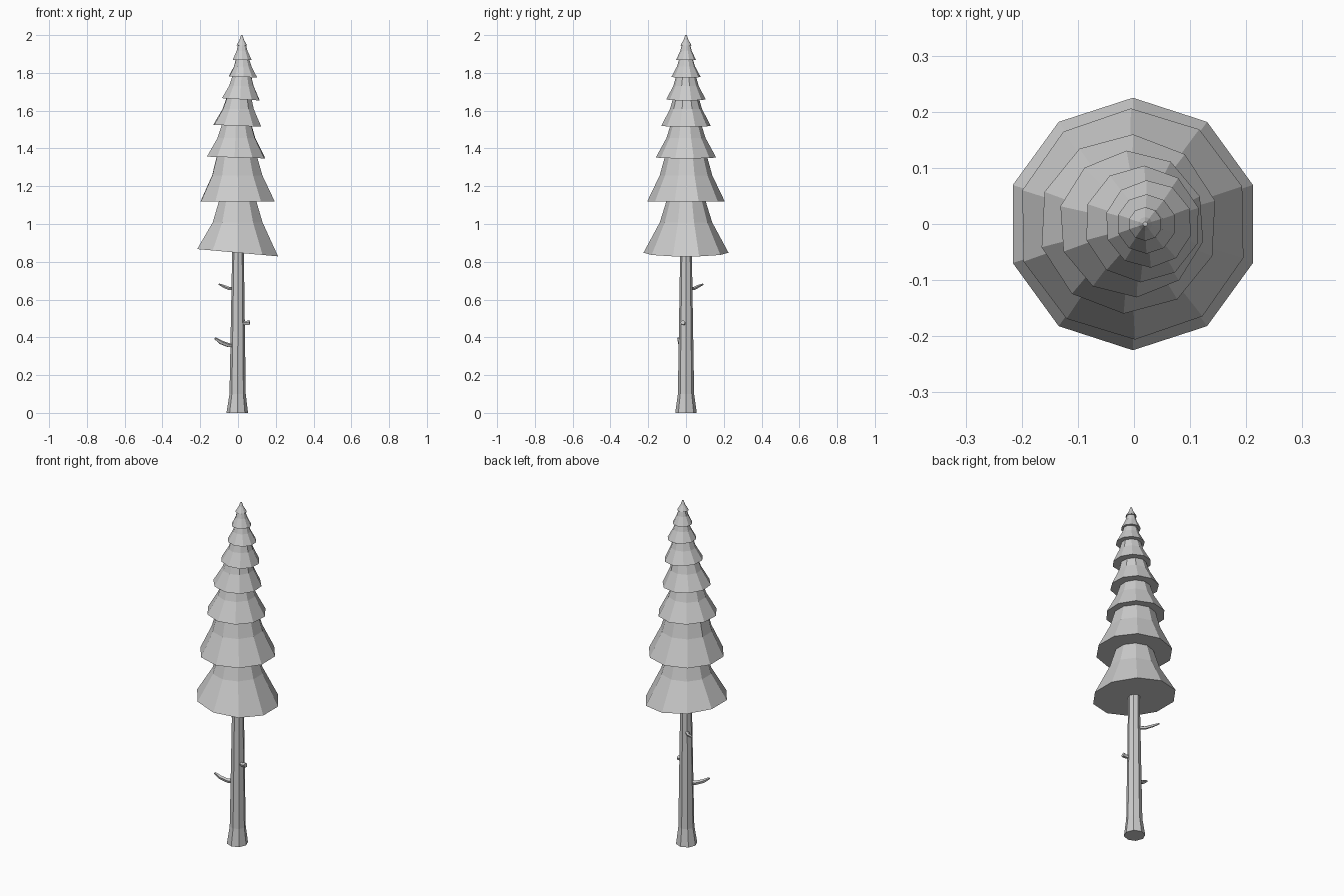
import bpy, bmesh, math
from mathutils import Vector

cube = bpy.data.objects.get("Cube")
if cube:
    bpy.data.objects.remove(cube)

grey = bpy.data.materials.new("plain grey")
grey.use_nodes = True
grey.diffuse_color = (0.6, 0.6, 0.6, 1)
grey.node_tree.nodes["Principled BSDF"].inputs["Base Color"].default_value = (0.6, 0.6, 0.6, 1)


def ring(center, radius, sides, u=Vector((1, 0, 0)), v=Vector((0, 1, 0)), start=90):
    """Points of a regular polygon spanned by u and v."""
    angles = [math.radians(start) + math.tau * i / sides for i in range(sides)]
    return [Vector(center) + radius * (math.cos(a) * u + math.sin(a) * v) for a in angles]


def loft(name, rings):
    """Skin a list of rings and cap both ends."""
    bm = bmesh.new()
    loops = [[bm.verts.new(p) for p in points] for points in rings]
    n = len(loops[0])
    for low, high in zip(loops, loops[1:]):
        for i in range(n):
            j = (i + 1) % n
            bm.faces.new((low[i], low[j], high[j], high[i]))
    bm.faces.new(loops[0][::-1])
    bm.faces.new(loops[-1])
    bmesh.ops.recalc_face_normals(bm, faces=bm.faces)
    mesh = bpy.data.meshes.new(name)
    bm.to_mesh(mesh)
    bm.free()
    mesh.materials.append(grey)
    obj = bpy.data.objects.new(name, mesh)
    bpy.context.collection.objects.link(obj)


def branch(name, points, radii):
    """Five-sided tapered twig along a path."""
    points = [Vector(p) for p in points]
    rings = []
    for i, p in enumerate(points):
        along = (points[min(i + 1, len(points) - 1)] - points[max(i - 1, 0)]).normalized()
        side = along.cross(Vector((0, 0, 1))).normalized()
        rings.append(ring(p, radii[i], 5, side, side.cross(along)))
    loft(name, rings)


# Trunk with a flared foot
trunk = [(-0.004, 0, 0.057), (-0.002, 0.1, 0.043), (0, 0.85, 0.031), (0, 1.0, 0.03)]
loft("trunk", [ring((x, 0, z), r, 8) for x, z, r in trunk])

# Foliage tiers: centre x, skirt z, skirt radius, top z, top radius, tilt, twist
tiers = [
    (-0.002, 0.848, 0.225, 1.14, 0.098, -0.09, 0),
    (-0.002, 1.118, 0.206, 1.37, 0.108, 0.0, 1),
    (-0.010, 1.352, 0.160, 1.54, 0.077, -0.03, -3),
    (-0.004, 1.520, 0.131, 1.68, 0.064, -0.04, 4),
    (0.015, 1.660, 0.104, 1.79, 0.050, -0.06, -2),
    (0.026, 1.778, 0.078, 1.88, 0.034, -0.03, 3),
    (0.022, 1.868, 0.053, 1.955, 0.020, 0.0, 0),
    (0.020, 1.945, 0.030, 2.0, 0.004, 0.0, 0),
]
for k, (x, z, r, top_z, top_r, tilt, twist) in enumerate(tiers):
    next_x = tiers[min(k + 1, len(tiers) - 1)][0]
    top_x = (x + next_x) / 2
    skirt = ring((x, 0, z), r, 10, start=90 + twist)
    for p in skirt:
        p.z += tilt * (p.x - x)
    mid_z = z + 0.55 * (top_z - z)
    mid_r = r + 0.68 * (top_r - r)
    middle = ring(((x + top_x) / 2, 0, mid_z), mid_r, 10, start=90 + twist)
    top = ring((top_x, 0, top_z), top_r, 10, start=90 + twist)
    loft(f"foliage_tier_{k + 1}", [skirt, middle, top])

# Bare twigs on the trunk
branch("lower_twig", [(-0.01, 0, 0.36), (-0.05, -0.02, 0.358), (-0.09, -0.034, 0.373),
                      (-0.122, -0.042, 0.395)], [0.014, 0.012, 0.011, 0.006])
branch("twig_stub", [(0.0, -0.005, 0.476), (0.04, -0.015, 0.474), (0.062, -0.017, 0.478)],
       [0.011, 0.011, 0.014])
branch("upper_twig", [(-0.01, 0.01, 0.66), (-0.045, 0.04, 0.657), (-0.075, 0.065, 0.67),
                      (-0.1, 0.09, 0.681)], [0.012, 0.009, 0.008, 0.004])
